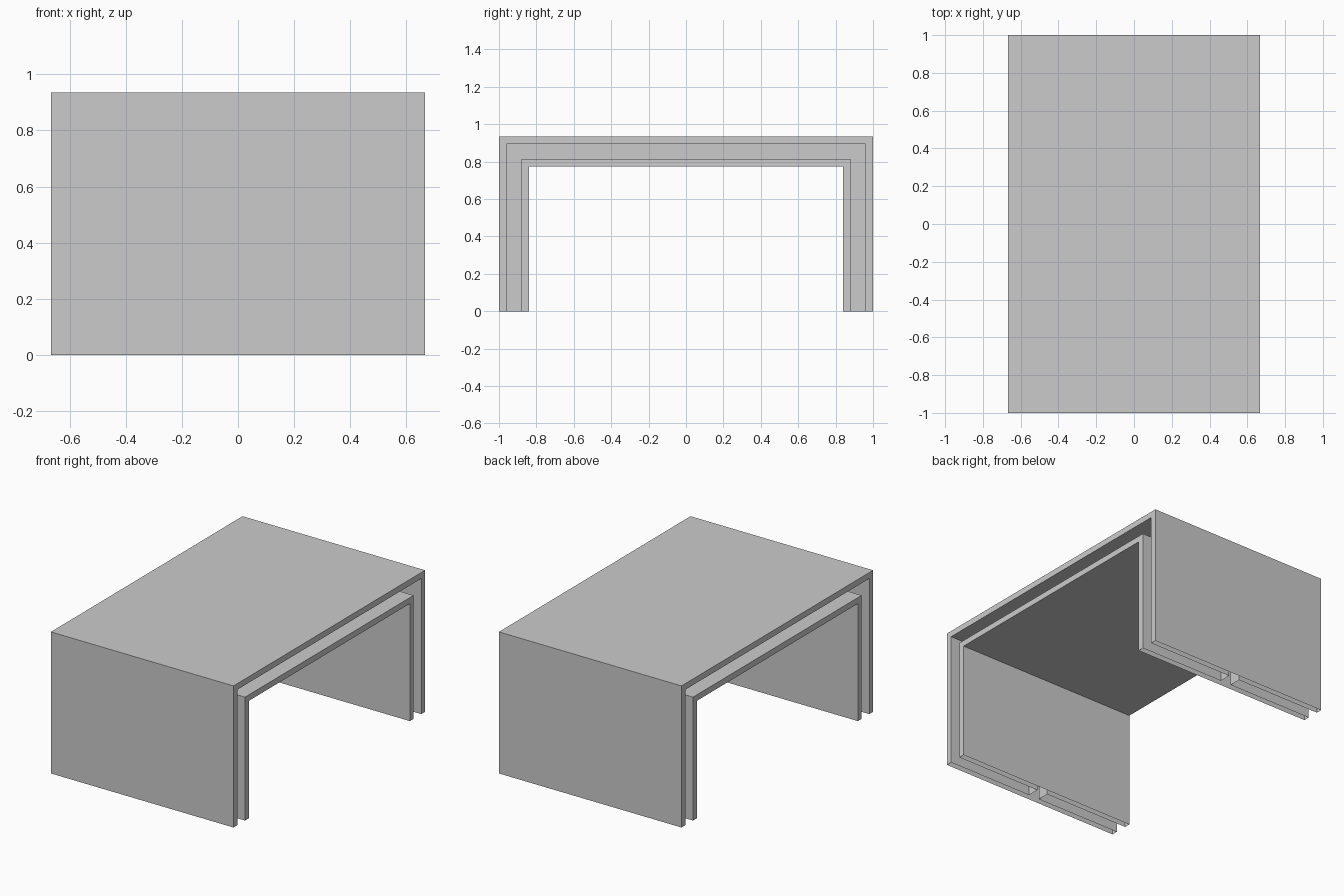
import bpy, bmesh

if "Cube" in bpy.data.objects:
    bpy.data.objects.remove(bpy.data.objects["Cube"])

HALF_X, HALF_Y, TOP = 0.667, 1.0, 0.935
WEB = 0.04                 # half thickness of the central web
D = (0.0, 0.04, 0.12, 0.16)  # flange depths measured inward from the outside

# I-beam cross-section as (x, depth) pairs
half = [(HALF_X, D[0]), (HALF_X, D[1]), (WEB, D[1]),
        (WEB, D[2]), (HALF_X, D[2]), (HALF_X, D[3])]
profile = half + [(-x, d) for x, d in reversed(half)]

# Mitred stations along the arch: foot, corner, corner, foot
stations = [
    lambda x, d: (x, -HALF_Y + d, 0),
    lambda x, d: (x, -HALF_Y + d, TOP - d),
    lambda x, d: (x, HALF_Y - d, TOP - d),
    lambda x, d: (x, HALF_Y - d, 0),
]

# Sweep the section along the arch, feet left open (hollow)
bm = bmesh.new()
rings = [[bm.verts.new(s(x, d)) for x, d in profile] for s in stations]
n = len(profile)
for a, b in zip(rings, rings[1:]):
    for i in range(n):
        j = (i + 1) % n
        bm.faces.new((a[i], a[j], b[j], b[i]))
bmesh.ops.recalc_face_normals(bm, faces=bm.faces)

# Make sure the top face points up
bm.normal_update()
top = max(bm.faces, key=lambda f: f.calc_center_median().z)
if top.normal.z < 0:
    bmesh.ops.reverse_faces(bm, faces=bm.faces)

mesh = bpy.data.meshes.new("table_arch")
bm.to_mesh(mesh)
bm.free()
bpy.context.collection.objects.link(bpy.data.objects.new("table_arch", mesh))
